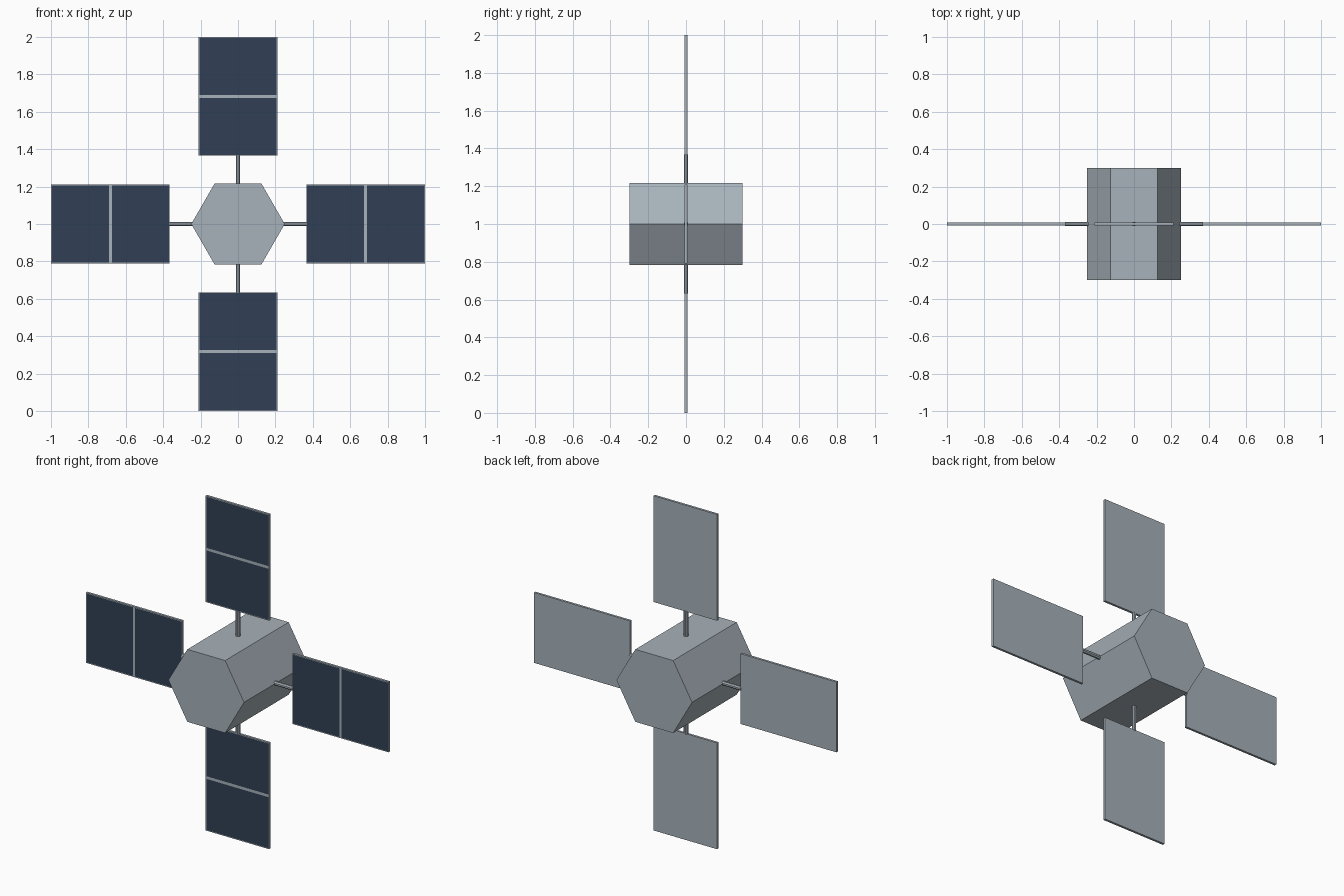
import bpy
import bmesh
from math import cos, sin, pi
from mathutils import Matrix, Vector

cube = bpy.data.objects.get("Cube")
if cube:
    bpy.data.objects.remove(cube, do_unlink=True)


def make_material(name, rgb):
    mat = bpy.data.materials.new(name)
    mat.use_nodes = True
    color = (*rgb, 1)
    mat.diffuse_color = color
    mat.node_tree.nodes["Principled BSDF"].inputs["Base Color"].default_value = color
    return mat


metal = make_material("grey_metal", (0.39, 0.445, 0.49))
cell_blue = make_material("navy_solar_cell", (0.031, 0.051, 0.09))

CENTRE = Matrix.Translation((0, 0, 1))
INNER, OUTER = 0.365, 1.0      # radial reach of each panel
HALF_WIDTH, THICK = 0.21, 0.014
RIM, BAR = 0.005, 0.008        # frame border and half width of the middle bar


def add_object(name, bm, materials, matrix):
    bmesh.ops.transform(bm, matrix=matrix, verts=bm.verts)
    bmesh.ops.recalc_face_normals(bm, faces=bm.faces)
    mesh = bpy.data.meshes.new(name)
    bm.to_mesh(mesh)
    bm.free()
    for mat in materials:
        mesh.materials.append(mat)
    obj = bpy.data.objects.new(name, mesh)
    bpy.context.collection.objects.link(obj)
    return obj


def prism(sides, radius, start, end, offset=0.0):
    """Flat-sided prism along z."""
    bm = bmesh.new()
    angles = [2 * pi * (i + offset) / sides for i in range(sides)]
    ring = [bm.verts.new((radius * cos(a), radius * sin(a), start)) for a in angles]
    base = bm.faces.new(ring)
    out = bmesh.ops.extrude_face_region(bm, geom=[base], use_keep_orig=True)
    top = [v for v in out["geom"] if isinstance(v, bmesh.types.BMVert)]
    bmesh.ops.translate(bm, verts=top, vec=(0, 0, end - start))
    return bm


def solar_panel():
    """Upright panel with cell areas cut into its front face."""
    bm = bmesh.new()
    length, middle = OUTER - INNER, (OUTER + INNER) / 2
    bmesh.ops.create_cube(bm, size=1)
    bmesh.ops.scale(bm, verts=bm.verts, vec=(2 * HALF_WIDTH, THICK, length))
    bmesh.ops.translate(bm, verts=bm.verts, vec=(0, 0, middle))
    side = HALF_WIDTH - RIM
    cuts = [(Vector((x, 0, 0)), Vector((1, 0, 0))) for x in (-side, side)]
    cuts += [(Vector((0, 0, z)), Vector((0, 0, 1)))
             for z in (INNER + RIM, middle - BAR, middle + BAR, OUTER - RIM)]
    for co, normal in cuts:
        geom = bm.verts[:] + bm.edges[:] + bm.faces[:]
        bmesh.ops.bisect_plane(bm, geom=geom, plane_co=co, plane_no=normal)
    for face in bm.faces:
        c = face.calc_center_median()
        on_front = c.y < -THICK * 0.49
        in_cell = abs(c.x) < side and BAR < abs(c.z - middle) < length / 2 - RIM
        face.material_index = 1 if on_front and in_cell else 0
    return bm


# Hexagonal body, lying along the front-back axis
add_object("body", prism(6, 0.25, -0.3, 0.3), [metal],
           CENTRE @ Matrix.Rotation(pi / 2, 4, "X"))

# Four arms, each a strut carrying a solar panel
for turn, side_name in enumerate(("top", "left", "bottom", "right")):
    place = CENTRE @ Matrix.Rotation(turn * pi / 2, 4, "Y")
    add_object(side_name + "_strut", prism(8, 0.0125, 0.2, INNER + 0.003, 0.5),
               [metal], place)
    add_object(side_name + "_solar_panel", solar_panel(), [metal, cell_blue], place)
